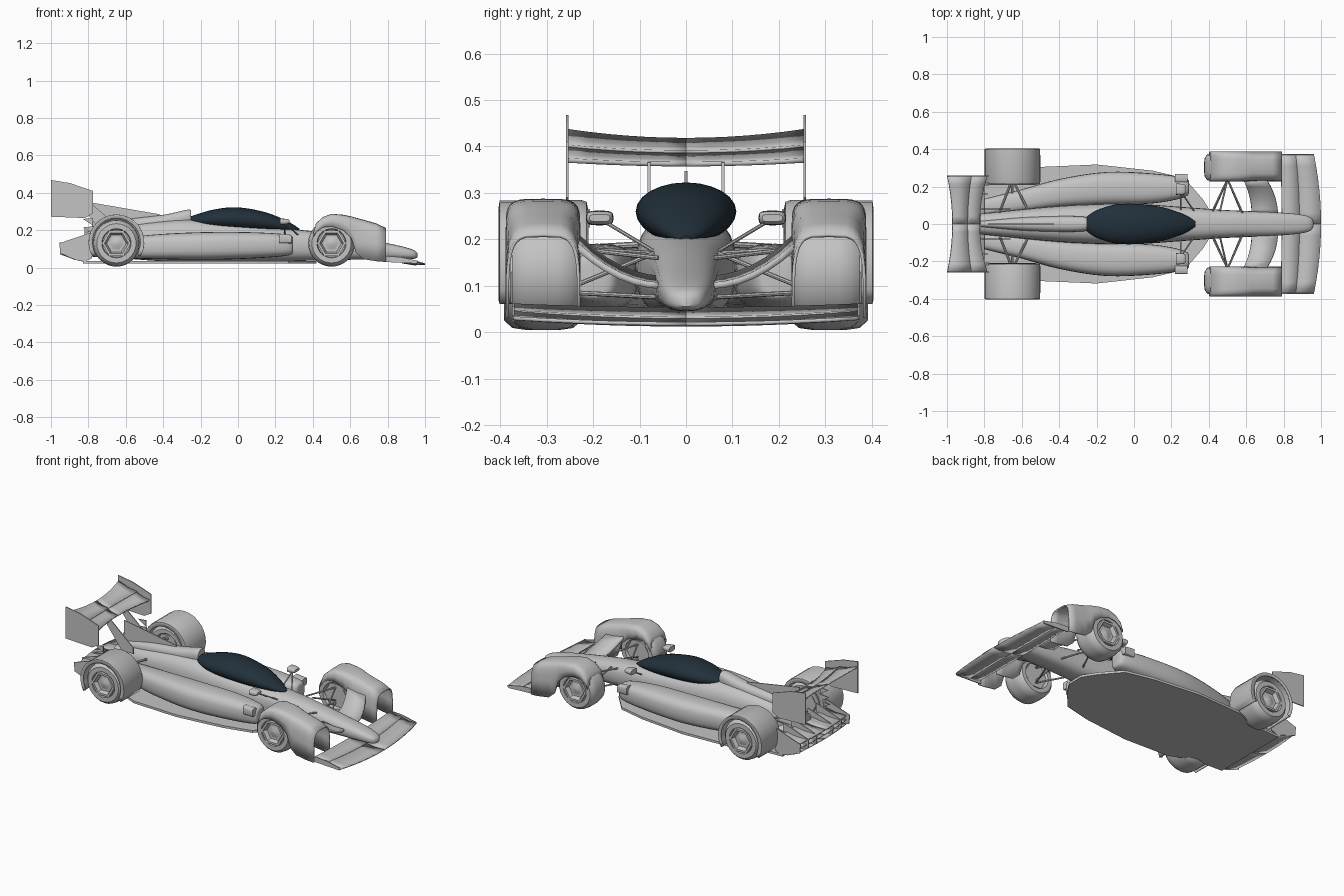
import bpy, math
from mathutils import Vector

if "Cube" in bpy.data.objects:
    bpy.data.objects.remove(bpy.data.objects["Cube"])


def material(name, rgb):
    m = bpy.data.materials.new(name)
    m.use_nodes = True
    m.diffuse_color = (*rgb, 1)
    m.node_tree.nodes["Principled BSDF"].inputs["Base Color"].default_value = (*rgb, 1)
    return m


GREY = material("light grey", (0.55, 0.55, 0.55))
DARK = material("dark blue glass", (0.016, 0.03, 0.043))


def build(name, verts, faces, mat=GREY, mirror=False, thick=0, smooth=40):
    me = bpy.data.meshes.new(name)
    me.from_pydata([tuple(v) for v in verts], [], faces)
    me.materials.append(mat)
    me.update()
    if smooth:
        me.polygons.foreach_set("use_smooth", [True] * len(me.polygons))
        me.set_sharp_from_angle(angle=math.radians(smooth))
    ob = bpy.data.objects.new(name, me)
    bpy.context.collection.objects.link(ob)
    if thick:
        mod = ob.modifiers.new("thickness", "SOLIDIFY")
        mod.thickness, mod.offset = thick, 0
    if mirror:
        mod = ob.modifiers.new("other side", "MIRROR")
        mod.use_axis = (False, True, False)
        mod.use_mirror_merge = False
    return ob


def skin(rings, closed=True, caps=True):
    """Join equal rings of points with quads."""
    n = len(rings[0])
    verts = [p for r in rings for p in r]
    faces = []
    for i in range(len(rings) - 1):
        for j in range(n if closed else n - 1):
            k = (j + 1) % n
            faces.append((i * n + j, i * n + k, (i + 1) * n + k, (i + 1) * n + j))
    if closed and caps:
        faces.append(tuple(reversed(range(n))))
        faces.append(tuple(range((len(rings) - 1) * n, len(rings) * n)))
    return verts, faces


def power(v, e):
    return math.copysign(abs(v) ** (2 / e), v)


def refine(rows, steps=4):
    """Catmull-Rom interpolation between station rows."""
    out = []
    for i in range(len(rows) - 1):
        p = [rows[max(0, min(len(rows) - 1, i + d))] for d in (-1, 0, 1, 2)]
        for s in range(steps):
            t = s / steps
            out.append([0.5 * (2 * b + (c - a) * t + (2 * a - 5 * b + 4 * c - d) * t * t
                               + (3 * b - a - 3 * c + d) * t ** 3) for a, b, c, d in zip(*p)])
    return out + [list(rows[-1])]


def hull(name, rows, e=2.4, n=24, mat=GREY, mirror=False):
    """Rows of (x, y centre, half width, z bottom, z top)."""
    rings = []
    for x, yc, w, zb, zt in refine(rows):
        angles = [2 * math.pi * j / n for j in range(n)]
        rings.append([(x, yc + w * power(math.cos(a), e),
                       (zb + zt) / 2 + (zt - zb) / 2 * power(math.sin(a), e)) for a in angles])
    return build(name, *skin(rings), mat, mirror)


def blade(name, mid, end, thick=0.008, mirror=True, n=6):
    """Curved plate from mid to end, each (y, front x, front z, rear x, rear z)."""
    rings = []
    for i in range(n + 1):
        t = i / n
        y = mid[0] + (end[0] - mid[0]) * t
        fx, fz, rx, rz = [a + (b - a) * t * t for a, b in zip(mid[1:], end[1:])]
        camber = 0.006
        rings.append([(fx, y, fz), ((fx + rx) / 2, y, (fz + rz) / 2 - camber), (rx, y, rz)])
    return build(name, *skin(rings, closed=False), mirror=mirror, thick=thick)


def plate(name, outline, y, t=0.006, mirror=True):
    """Upright side plate from an x-z outline."""
    rings = [[(x, y + d, z) for x, z in outline] for d in (-t / 2, t / 2)]
    return build(name, *skin(rings), mirror=mirror, smooth=0)


def rod(name, a, b, r=0.005, mirror=True):
    a, b = Vector(a), Vector(b)
    q = (b - a).to_track_quat("Z", "Y")
    ring = [q @ Vector((r * math.cos(i * math.pi / 4), r * math.sin(i * math.pi / 4), 0)) for i in range(8)]
    return build(name, *skin([[p + v for v in ring] for p in (a, b)]), mirror=mirror)


def lathe(name, centre, profile, n):
    """Spin (radius, y) around a crosswise axle."""
    cx, cz = centre
    rings = [[(cx + r * math.cos(2 * math.pi * i / n), y, cz + r * math.sin(2 * math.pi * i / n))
              for i in range(n)] for r, y in profile]
    return build(name, *skin(rings), mirror=True, smooth=35)


# Main body with tapering nose, and engine cover
hull("body", [(0.96, 0, 0.012, 0.055, 0.075), (0.93, 0, 0.042, 0.046, 0.098),
              (0.8, 0, 0.06, 0.045, 0.13), (0.5, 0, 0.074, 0.04, 0.182),
              (0.3, 0, 0.088, 0.035, 0.205), (0, 0, 0.108, 0.03, 0.24),
              (-0.27, 0, 0.104, 0.03, 0.258), (-0.5, 0, 0.088, 0.04, 0.24),
              (-0.82, 0, 0.055, 0.07, 0.19)], e=2.6)
hull("engine_intake", [(-0.25, 0, 0.034, 0.23, 0.308), (-0.28, 0, 0.04, 0.22, 0.308),
                       (-0.4, 0, 0.042, 0.2, 0.282), (-0.6, 0, 0.035, 0.17, 0.257),
                       (-0.82, 0, 0.015, 0.16, 0.21)])
plate("centre_fin", [(-0.42, 0.27), (-0.42, 0.285), (-0.78, 0.347), (-0.78, 0.22)], 0, mirror=False)

# Glass canopy
hull("canopy", [(0.33, 0, 0.012, 0.195, 0.207), (0.27, 0, 0.05, 0.19, 0.245),
                (0.15, 0, 0.09, 0.19, 0.295), (0, 0, 0.108, 0.195, 0.322),
                (-0.12, 0, 0.1, 0.205, 0.312), (-0.22, 0, 0.062, 0.22, 0.285),
                (-0.275, 0, 0.015, 0.245, 0.265)], e=2.0, mat=DARK)

# Side pods and floor
hull("side_pod", [(0.295, 0.2, 0.02, 0.085, 0.15), (0.27, 0.195, 0.052, 0.065, 0.175),
                  (0.1, 0.19, 0.08, 0.05, 0.188), (-0.15, 0.19, 0.088, 0.042, 0.19),
                  (-0.4, 0.165, 0.075, 0.045, 0.18), (-0.6, 0.125, 0.06, 0.05, 0.16),
                  (-0.82, 0.085, 0.045, 0.06, 0.13)], e=2.8, mirror=True)
hull("pod_intake", [(0.285, 0.245, 0.022, 0.13, 0.175), (0.22, 0.245, 0.022, 0.13, 0.182)],
     e=6, n=16, mirror=True)
edge = [(0.42, 0.05), (0.37, 0.13), (0.27, 0.245), (0.1, 0.285), (-0.2, 0.318),
        (-0.5, 0.305), (-0.62, 0.25), (-0.83, 0.24)]
loop = edge + [(x, -y) for x, y in reversed(edge)]
build("floor", *skin([[(x, y, z) for x, y in loop] for z in (0.022, 0.036)]), smooth=0)

# Wheels with six-sided hubs
for name, x, y0, y1 in (("front", 0.5, 0.232, 0.375), ("rear", -0.65, 0.225, 0.392)):
    r = 0.125
    cen = (x, 0.13)
    lathe(name + "_tyre", cen,
          [(0.07, y0 + 0.02), (0.08, y0), (r - 0.02, y0), (r - 0.004, y0 + 0.018), (r, y0 + 0.045),
           (r, y1 - 0.045), (r - 0.004, y1 - 0.018), (r - 0.02, y1), (0.078, y1), (0.074, y1 - 0.02)], 32)
    lathe(name + "_hub", cen, [(0.078, y0 + 0.01), (0.078, y1 + 0.003), (0.064, y1 + 0.003),
                               (0.05, y1 - 0.025), (0.012, y1 - 0.01)], 6)

# Front wheel fairings: open arches, (x, bottom z, top z)
rings = []
for x, zb, zt in [(0.405, 0.165, 0.185), (0.42, 0.19, 0.235), (0.455, 0.215, 0.267),
                  (0.5, 0.22, 0.284), (0.56, 0.2, 0.279), (0.605, 0.16, 0.27),
                  (0.63, 0.08, 0.263), (0.67, 0.045, 0.252), (0.74, 0.034, 0.232), (0.79, 0.03, 0.208)]:
    arc = [math.pi * j / 16 for j in range(17)]
    rings.append([(x, 0.308 + 0.077 * power(math.cos(a), 4.5),
                   zb + (zt - zb) * abs(power(math.sin(a), 4.5))) for a in arc])
build("front_wheel_fairing", *skin(rings, closed=False), mirror=True, thick=0.007)

# Rear wheel fairings: cylinder arc with an inner side lip
rings = []
for i in range(19):
    a = math.radians(-30 + 240 * i / 18)
    ca, sa = math.cos(a), math.sin(a)
    rings.append([(-0.65 + q * ca, y, 0.135 + q * sa)
                  for q, y in ((0.122, 0.212), (0.144, 0.216), (0.147, 0.225), (0.147, 0.4), (0.128, 0.402))])
build("rear_wheel_fairing", *skin(rings, closed=False), mirror=True, thick=0.005)
for i in range(4):
    z = 0.09 + 0.045 * i
    plate("fairing_vane", [(-0.775, z), (-0.775, z + 0.04), (-0.83, z + 0.035)], 0.225 - 0.005 * i)

# Front wing: two elements and end plates
blade("front_wing_main", (0, 1.0, 0.018, 0.88, 0.026), (0.372, 0.962, 0.03, 0.862, 0.042))
blade("front_wing_flap", (0, 0.885, 0.03, 0.79, 0.05), (0.372, 0.865, 0.044, 0.785, 0.058))
plate("front_wing_end", [(0.785, 0.03), (0.785, 0.062), (0.87, 0.056), (0.962, 0.036), (0.955, 0.022)], 0.372)

# Rear wing: two elements, end plates and pylons
blade("rear_wing_main", (0, -0.825, 0.362, -0.9, 0.385), (0.255, -0.785, 0.37, -0.88, 0.398), 0.01)
blade("rear_wing_flap", (0, -0.89, 0.388, -0.97, 0.415), (0.255, -0.87, 0.4, -0.998, 0.434))
plate("rear_wing_end", [(-1, 0.272), (-1, 0.468), (-0.9, 0.452), (-0.775, 0.41),
                        (-0.775, 0.29), (-0.82, 0.265)], 0.256)
plate("rear_wing_pylon", [(-0.66, 0.2), (-0.66, 0.235), (-0.81, 0.365), (-0.87, 0.375), (-0.74, 0.2)], 0.08)

# Diffuser: stacked sloping slats between end plates
blade("diffuser_floor", (0, -0.8, 0.03, -0.95, 0.075), (0.24, -0.8, 0.03, -0.93, 0.07))
blade("diffuser_upper", (0, -0.8, 0.14, -0.955, 0.13), (0.24, -0.8, 0.13, -0.93, 0.12))
blade("diffuser_middle", (0, -0.82, 0.08, -0.95, 0.1), (0.24, -0.82, 0.08, -0.93, 0.095))
side = [(-0.955, 0.13), (-0.95, 0.075), (-0.82, 0.032), (-0.78, 0.05), (-0.78, 0.19)]
for y in (0.08, 0.16, 0.24):
    plate("diffuser_plate", side, y)

# Curved fairing arms and suspension
blade("front_arm", (0.05, 0.77, 0.1, 0.63, 0.115), (0.235, 0.71, 0.185, 0.585, 0.205), 0.014)
for a, b in [((0.58, 0.06, 0.16), (0.5, 0.24, 0.18)), ((0.42, 0.07, 0.17), (0.5, 0.24, 0.18)),
             ((0.58, 0.05, 0.075), (0.5, 0.24, 0.085)), ((0.42, 0.06, 0.075), (0.5, 0.24, 0.085)),
             ((0.46, 0.07, 0.17), (0.5, 0.24, 0.1))]:
    rod("front_suspension", a, b)
for a, b in [((-0.57, 0.08, 0.19), (-0.65, 0.24, 0.18)), ((-0.72, 0.06, 0.18), (-0.65, 0.24, 0.18)),
             ((-0.57, 0.08, 0.08), (-0.65, 0.24, 0.09)), ((-0.72, 0.06, 0.08), (-0.65, 0.24, 0.09)),
             ((-0.65, 0.06, 0.13), (-0.65, 0.24, 0.13))]:
    rod("rear_suspension", a, b, 0.007)

# Mirrors on stalks
hull("mirror", [(0.275, 0.186, 0.022, 0.238, 0.254), (0.262, 0.186, 0.028, 0.232, 0.26),
                (0.225, 0.186, 0.03, 0.23, 0.262)], e=3.5, n=16, mirror=True)
for x in (0.25, 0.32):
    rod("mirror_stalk", (x, 0.07, 0.175), (0.25, 0.175, 0.238), 0.004)
